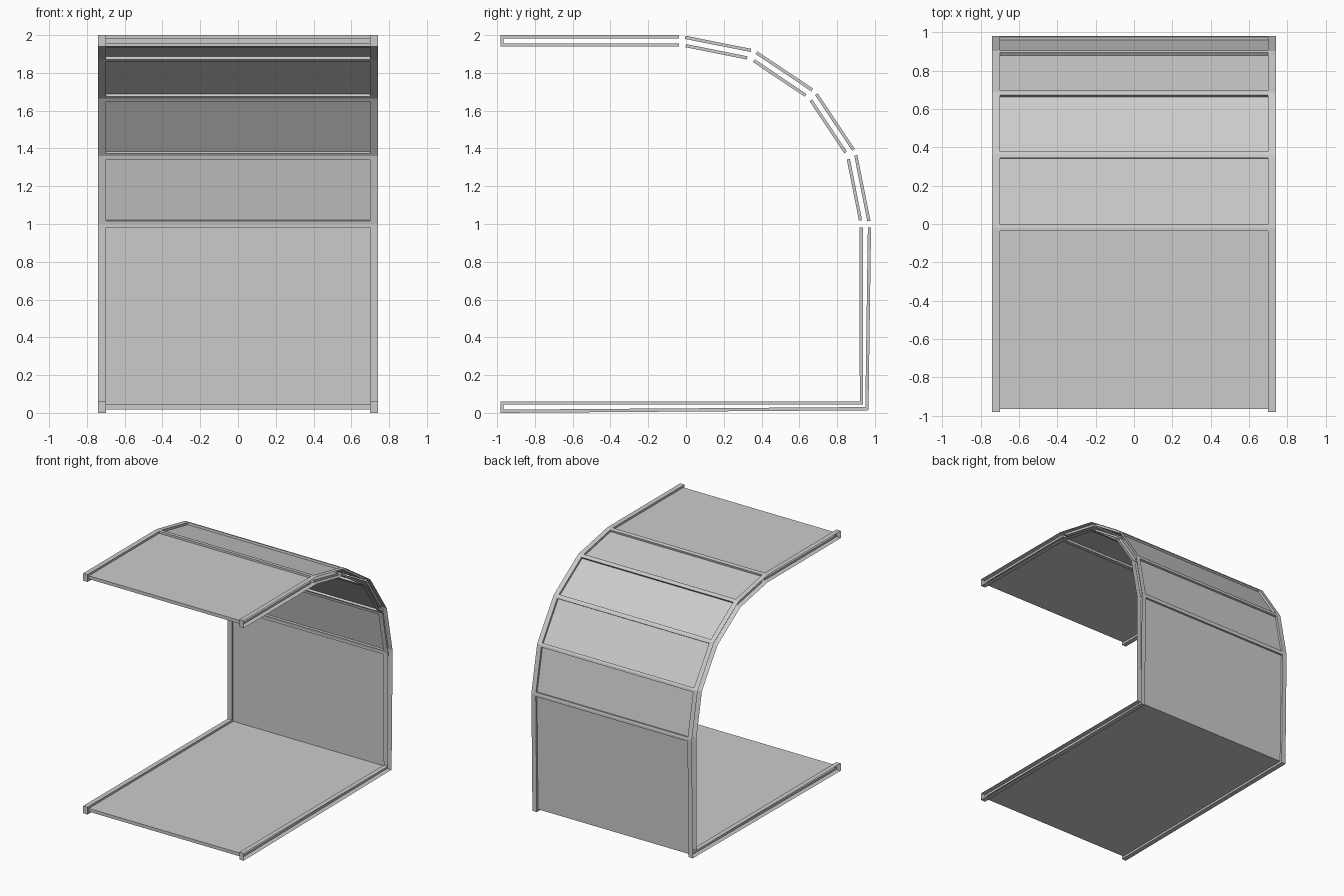
import bpy, math
from mathutils import Vector

if "Cube" in bpy.data.objects:
    bpy.data.objects.remove(bpy.data.objects["Cube"])

HALF, INNER = 0.74, 0.70      # outer and inner x of the side rails
DEPTH, TRIM = 0.017, 0.0175   # panel recess and half crossbar width
THICK, FRONT = 0.061, -0.982


def arc(radius):
    """Five joints of the curved back, from wall top to roof edge."""
    return [Vector((-0.02 + radius * math.cos(math.radians(a)),
                    1.0 + radius * math.sin(math.radians(a))))
            for a in (0, 22.5, 45, 67.5, 90)]


def sheet(x0, x1, path):
    """Strip swept across x along a (y, z) path."""
    return [[(x0, *p), (x0, *q), (x1, *q), (x1, *p)] for p, q in zip(path, path[1:])]


def make(name, quads):
    verts, faces = {}, []
    for quad in quads:
        faces.append([verts.setdefault(tuple(round(c, 5) for c in v), len(verts))
                      for v in quad])
    mesh = bpy.data.meshes.new(name)
    mesh.from_pydata(list(verts), [], faces)
    bpy.context.collection.objects.link(bpy.data.objects.new(name, mesh))


def recess(path):
    """Offset a path into the shell with mitred corners."""
    dirs = [(b - a).normalized() for a, b in zip(path, path[1:])]
    norms = [Vector((-d.y, d.x)) for d in dirs]
    result = []
    for i, p in enumerate(path):
        a, b = norms[max(i - 1, 0)], norms[min(i, len(norms) - 1)]
        result.append(p + (a + b) * DEPTH / (1 + a.dot(b)))
    return result


def toward(a, b):
    return a + (b - a).normalized() * TRIM


# Closed shell profile: inner wall, floor, outer skin, roof, inner skin
outer, inner = arc(1.0), arc(1.0 - THICK)
V = Vector
floor_loop = [V((0.92, 0.061)), V((FRONT, 0.061)), V((FRONT, 0)), V((0.966, 0.014))]
roof_loop = [V((FRONT, 2)), V((FRONT, 2 - THICK))]
loop = [inner[0]] + floor_loop + outer + roof_loop + inner[::-1]
joints = [0] + list(range(5, 10)) + list(range(12, 17))

# Side rails, open along their outer edge
make("left_rail", sheet(-HALF, -INNER, loop))
make("right_rail", sheet(INNER, HALF, loop))

# Recessed panels with their side and end walls
names = ["floor_and_wall_panel"] + [f"outer_curve_panel_{i}" for i in range(1, 5)] \
    + ["roof_panel"] + [f"inner_curve_panel_{i}" for i in range(1, 5)]
for name, a, b in zip(names, joints, joints[1:]):
    path = [p.copy() for p in loop[a:b + 1]]
    path[0], path[-1] = toward(loop[a], loop[a + 1]), toward(loop[b], loop[b - 1])
    low = recess(path)
    quads = sheet(-INNER, INNER, [path[0]] + low + [path[-1]])
    for i in range(len(path) - 1):
        wall = [path[i], path[i + 1], low[i + 1], low[i]]
        quads.append([(-INNER, *p) for p in wall])
        quads.append([(INNER, *p) for p in wall[::-1]])
    make(name, quads)

# Crossbars at every joint, inside and out
for n, j in enumerate(joints[:-1]):
    before = loop[j - 1] if j else loop[-2]
    make(f"crossbar_{n + 1}", sheet(-INNER, INNER,
         [toward(loop[j], before), loop[j], toward(loop[j], loop[j + 1])]))
